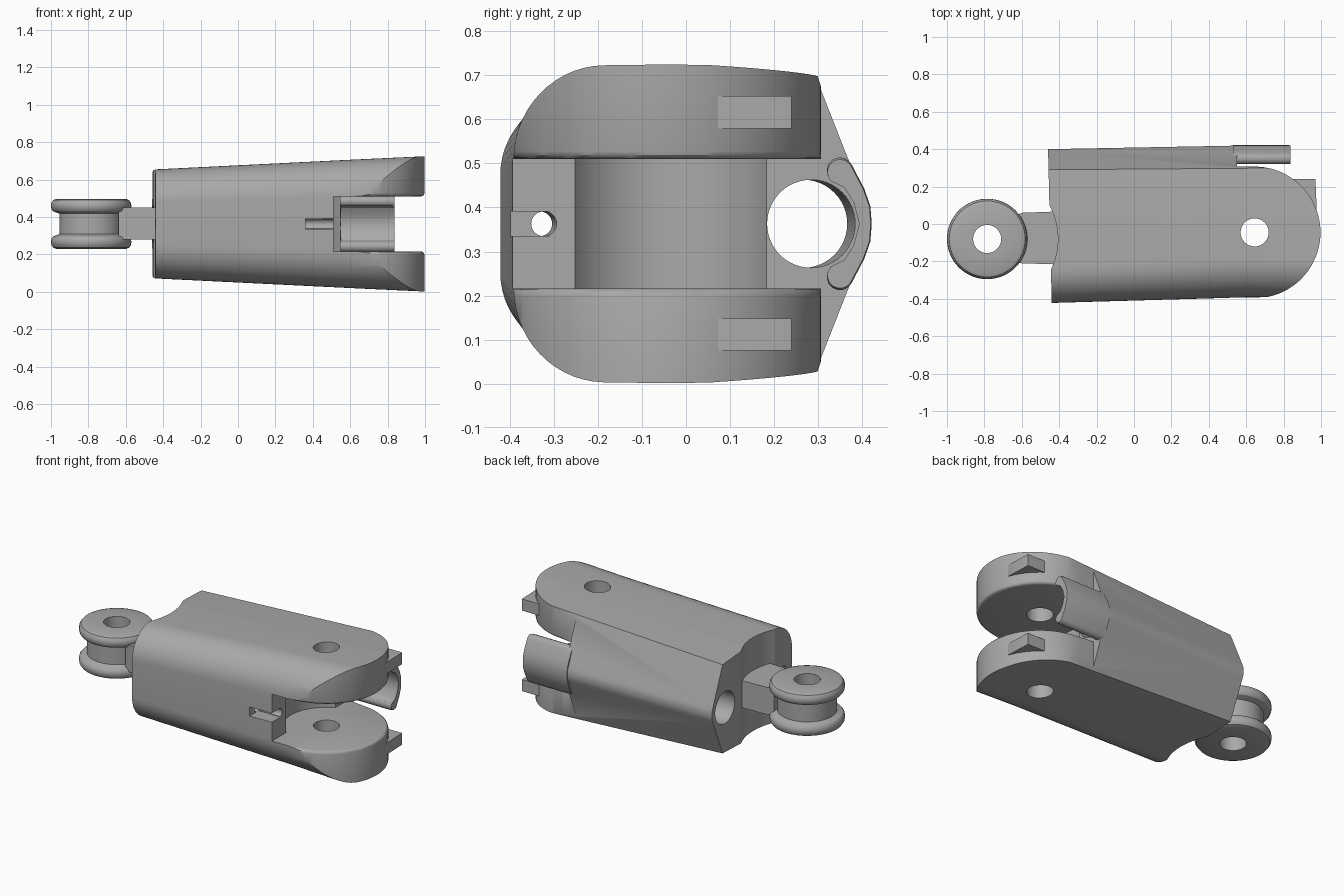
import bpy, bmesh
from math import pi, sin, cos, atan2, hypot, radians

if "Cube" in bpy.data.objects:
    bpy.data.objects.remove(bpy.data.objects["Cube"])

MID = 0.363                  # height of the symmetry plane
JOINT = (0.645, -0.045)      # fork pivot
PIN = (-0.785, -0.08)        # link pivot

grey = bpy.data.materials.new("plain grey")
grey.use_nodes = True
grey.diffuse_color = (0.4, 0.4, 0.4, 1)
grey.node_tree.nodes["Principled BSDF"].inputs["Base Color"].default_value = (0.4, 0.4, 0.4, 1)


def make(name, rings, closed=False):
    """Skin a list of equal-length closed rings, capping the ends unless closed."""
    bm = bmesh.new()
    vs = [[bm.verts.new(p) for p in ring] for ring in rings]
    n = len(vs[0])
    pairs = list(zip(vs, vs[1:])) + ([(vs[-1], vs[0])] if closed else [])
    for a, b in pairs:
        for i in range(n):
            j = (i + 1) % n
            bm.faces.new((a[i], a[j], b[j], b[i]))
    if not closed:
        bm.faces.new(vs[0])
        bm.faces.new(vs[-1])
    bmesh.ops.recalc_face_normals(bm, faces=bm.faces)
    mesh = bpy.data.meshes.new(name)
    bm.to_mesh(mesh)
    bm.free()
    mesh.materials.append(grey)
    ob = bpy.data.objects.new(name, mesh)
    bpy.context.collection.objects.link(ob)
    return ob


def prism(name, plan, z0, z1):
    return make(name, [[(x, y, z) for x, y in plan] for z in (z0, z1)])


def arc(c, r, a0, a1, n):
    return [(c[0] + r * cos(a0 + (a1 - a0) * i / n),
             c[1] + r * sin(a0 + (a1 - a0) * i / n)) for i in range(n + 1)]


def circle(c, r, n=48):
    return arc(c, r, 0, 2 * pi, n)[:-1]


def bore(name, x0, y0, x1, y1, r):
    """Round cutter running lengthwise."""
    return make(name, [[(x, y, z) for y, z in circle((yc, MID), r)]
                       for x, yc in ((x0, y0), (x1, y1))])


def boolean(ob, tool, op="DIFFERENCE"):
    mod = ob.modifiers.new(op, "BOOLEAN")
    mod.operation, mod.object, mod.solver = op, tool, "EXACT"
    bpy.context.view_layer.objects.active = ob
    bpy.ops.object.modifier_apply(modifier=mod.name)
    bpy.data.objects.remove(tool)


def section(x, front, half, r, corner, ridge):
    """Body cross-section: rounded front, flat sides, ridged back."""
    up = arc((front + r, half - r), r, pi, pi / 2, 14)
    up += [(0.05, half), (corner, half - 0.013), (ridge - 0.012, 0.05),
           (ridge - 0.004, 0.03), (ridge, 0.012)]
    pts = up + [(y, -z) for y, z in reversed(up)]
    slant = 0.024 if x < 0 else 0
    return [(x - slant * y, y, MID + z) for y, z in pts]


# Tapered body
body = make("finger_body", [section(-0.45, -0.422, 0.291, 0.18, 0.29, 0.40),
                            section(0.60, -0.392, 0.343, 0.2, 0.298, 0.42),
                            section(1.05, -0.392, 0.364, 0.205, 0.302, 0.43)])

# Plan outline: rounded fork tip, ridge stopping short of it
cx, cy = JOINT
outline = [(-0.6, -0.6), (cx, -0.6)] + arc(JOINT, 0.352, -pi / 2, pi / 2, 40)
outline += [(0.55, 0.307), (0.55, 0.6), (-0.6, 0.6)]
boolean(body, prism("outline", outline, -0.2, 1), "INTERSECT")

# Fork slot with a round floor that clears the next joint
a0 = atan2(0.18 - cy, 0.55 - cx)
a1 = atan2(-0.255 - cy, 0.51 - cx) + 2 * pi
slot = [(0.55, 0.6)] + arc(JOINT, 0.247, a0, a1, 24) + [(0.51, -0.6), (1.3, -0.6), (1.3, 0.6)]
LOW, HIGH = 0.216, 0.51
boolean(body, prism("slot", slot, LOW, HIGH))

# Soften the inner rims of the fork
bm = bmesh.new()
bm.from_mesh(body.data)
rims = [e for e in bm.edges if all(
    min(abs(v.co.z - LOW), abs(v.co.z - HIGH)) < 0.001 and v.co.x > cx - 0.01
    and hypot(v.co.x - cx, v.co.y - cy) > 0.33 for v in e.verts)]
bmesh.ops.bevel(bm, geom=rims, offset=0.018, segments=3, profile=0.5, affect="EDGES")
bm.to_mesh(body.data)
bm.free()

# Recess around the link, pivot hole, lengthwise bores and tendon groove
boolean(body, prism("recess", circle(PIN, 0.378, 96), -0.2, 1))
boolean(body, prism("pivot", circle(JOINT, 0.075), -0.2, 1))
boolean(body, bore("main_bore", -0.7, 0.262, 0.7, 0.287, 0.1))
boolean(body, bore("tendon_bore", -0.7, -0.335, 0.7, -0.32, 0.028))
groove = [(0.36, -0.6), (0.36, -0.31), (0.6, -0.31), (0.6, -0.6)]
boolean(body, prism("groove", groove, MID - 0.028, MID + 0.028))

# Stop teeth at the fork tips
tooth = [(0.8, 0.0), (0.95, 0.0), (0.977, 0.075), (0.97, 0.24), (0.8, 0.24)]
teeth = [prism("upper_stop_tooth", tooth, 0.58, 0.653),
         prism("lower_stop_tooth", tooth, 0.075, 0.148)]

# Curved clip tab with beaded edges
outer = [(0.422, 0.0), (0.419, 0.04), (0.405, 0.08), (0.385, 0.118)]
bead = arc((0.35, 0.121), 0.03, 0.4, pi * 1.25, 8)
inner = [(0.36, 0.085), (0.382, 0.05), (0.395, 0.0)]
half = outer + bead + inner
loop = half + [(y, -z) for y, z in reversed(half[1:-1])]
tab = make("clip_tab", [[(x, 0.35 + (y - 0.35) * s, MID + z * s) for y, z in loop]
                        for x, s in ((0.53, 1), (0.825, 1), (0.838, 0.97))])

# Link: grooved roller with a pin hole
lip = [(0.075, 0.134), (0.185, 0.134), (0.203, 0.127), (0.213, 0.112), (0.215, 0.095),
       (0.212, 0.078), (0.203, 0.067), (0.186, 0.061), (0.17, 0.055)]
profile = lip + [(r, -z) for r, z in reversed(lip)]
rings = [[(PIN[0] + r * cos(a), PIN[1] + r * sin(a), MID + z) for r, z in profile]
         for a in (2 * pi * i / 64 for i in range(64))]
roller = make("link_roller", rings, closed=True)

# Arm joining the roller to the body
neck = [(-0.64, -0.2), (-0.6, -0.21), (-0.38, -0.217), (-0.38, 0.068), (-0.6, 0.06), (-0.64, 0.04)]
arm = prism("link_arm", neck, 0.28, 0.45)

bpy.ops.object.select_all(action="DESELECT")
for ob in [body, tab, roller, arm] + teeth:
    ob.select_set(True)
bpy.context.view_layer.objects.active = body
bpy.ops.object.shade_smooth_by_angle(angle=radians(30))
